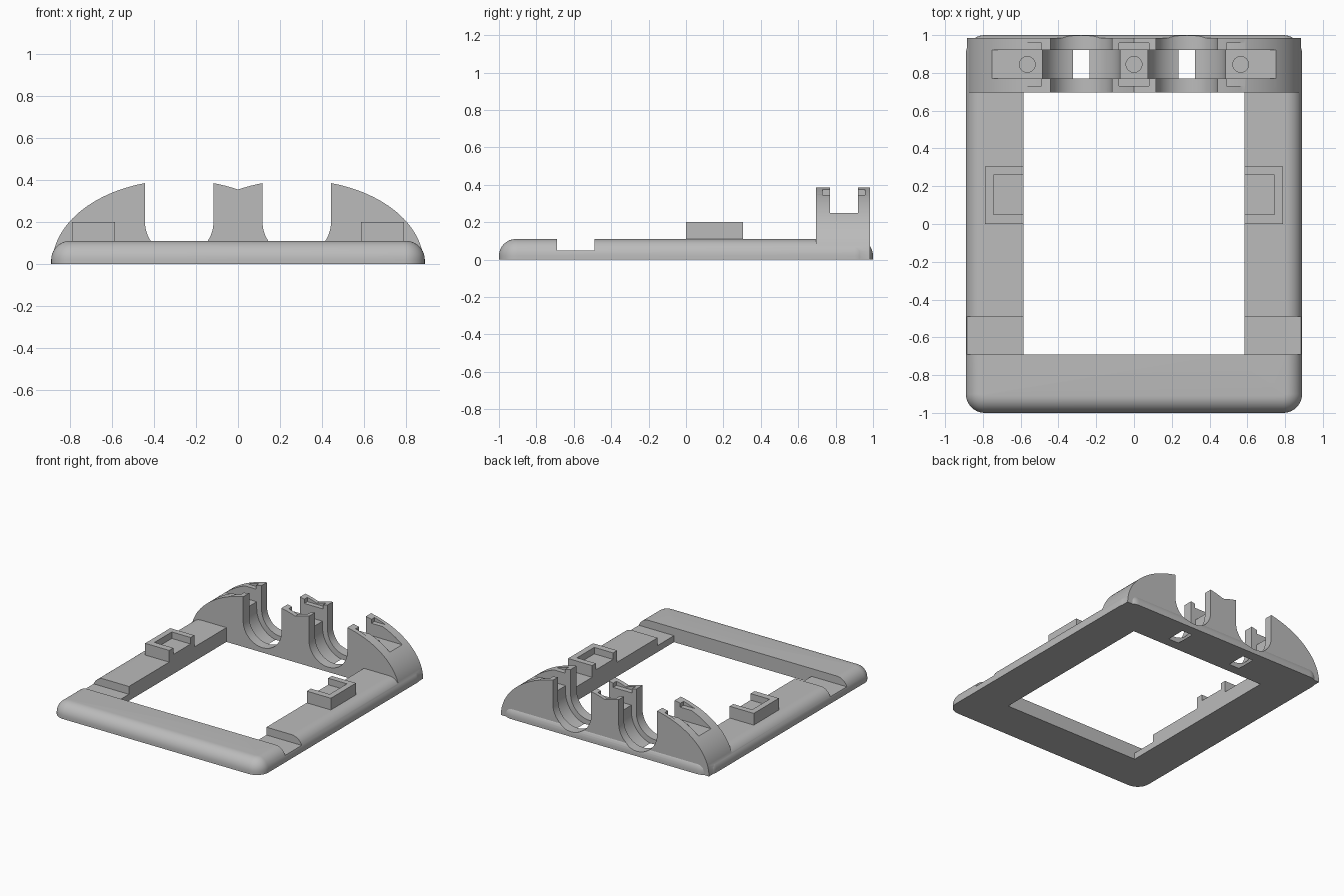
import bpy, bmesh, math

if "Cube" in bpy.data.objects:
    bpy.data.objects.remove(bpy.data.objects["Cube"], do_unlink=True)

grey = bpy.data.materials.new("plain grey")
grey.use_nodes = True
grey.diffuse_color = (0.5, 0.5, 0.5, 1)
grey.node_tree.nodes["Principled BSDF"].inputs["Base Color"].default_value = (0.5, 0.5, 0.5, 1)


def loft(name, loops):
    """Skin a stack of equal-length loops and cap both ends."""
    bm = bmesh.new()
    rings = [[bm.verts.new(p) for p in loop] for loop in loops]
    n = len(rings[0])
    for a, b in zip(rings, rings[1:]):
        for i in range(n):
            j = (i + 1) % n
            bm.faces.new((a[i], a[j], b[j], b[i]))
    bm.faces.new(rings[0][::-1])
    bm.faces.new(rings[-1])
    bmesh.ops.recalc_face_normals(bm, faces=bm.faces)
    mesh = bpy.data.meshes.new(name)
    bm.to_mesh(mesh)
    bm.free()
    mesh.materials.append(grey)
    obj = bpy.data.objects.new(name, mesh)
    bpy.context.collection.objects.link(obj)
    return obj


def box(name, x0, x1, y0, y1, z0, z1):
    corners = [(x0, y0), (x1, y0), (x1, y1), (x0, y1)]
    return loft(name, [[(x, y, z) for x, y in corners] for z in (z0, z1)])


def prism_y(name, profile, y0, y1):
    return loft(name, [[(x, y, z) for x, z in profile] for y in (y0, y1)])


def combine(target, tool, operation="DIFFERENCE"):
    tool.hide_render = True
    mod = target.modifiers.new("combine", "BOOLEAN")
    mod.operation, mod.solver, mod.object = operation, "EXACT", tool
    bpy.context.view_layer.objects.active = target
    bpy.ops.object.modifier_apply(modifier=mod.name)
    bpy.data.objects.remove(tool, do_unlink=True)


def rounded_rectangle(inset, z, radius=0.1, steps=10):
    hx, hy, r = 0.89 - radius, 1 - radius, radius - inset
    loop = []
    for q, (sx, sy) in enumerate([(1, 1), (-1, 1), (-1, -1), (1, -1)]):
        for i in range(steps + 1):
            a = math.pi / 2 * (q + i / steps)
            loop.append((sx * hx + r * math.cos(a), sy * hy + r * math.sin(a), z))
    return loop


# Base frame with a rounded upper rim
EDGE, TOP = 0.09, 0.11
rim = [rounded_rectangle(0, 0)]
for i in range(11):
    a = math.pi / 2 * i / 10
    rim.append(rounded_rectangle(EDGE * (1 - math.cos(a)), TOP - EDGE + EDGE * math.sin(a)))
frame = loft("base_frame", rim)

# Rear holder: two overlapping elliptical humps
CX, RX, RZ, FRONT = 0.28, 0.605, 0.4, 0.695
end = math.acos(-CX / RX)
half = [(CX + RX * math.cos(end * i / 40), RZ * math.sin(end * i / 40)) for i in range(41)]
arch = half + [(-x, z) for x, z in half[-2::-1]]
combine(frame, prism_y("rear_holder", arch, FRONT, 0.985), "UNION")

# Central opening
combine(frame, box("opening", -0.585, 0.585, -0.69, FRONT, -0.1, 0.6))


def u_profile(cx, radius):
    arc = [math.pi * (1 + i / 32) for i in range(33)]
    pts = [(cx + radius * math.cos(a), 0.2 + radius * math.sin(a)) for a in arc]
    return pts + [(cx + radius, 0.6), (cx - radius, 0.6)]


# Round-bottomed cradles, each with a wider middle groove
for side in (-1, 1):
    combine(frame, prism_y("cradle", u_profile(side * CX, 0.163), 0.6, 1.1))
    combine(frame, prism_y("groove", u_profile(side * CX, 0.205), 0.77, 0.92))

# Cross slot, strap recesses and screw holes
combine(frame, box("cross_slot", -1, 1, 0.77, 0.92, 0.25, 0.6))
for x0, x1 in ((-0.7, -0.49), (-0.08, 0.08), (0.49, 0.7)):
    combine(frame, box("recess", x0, x1, 0.73, 0.957, 0.345, 0.6))
for cx in (-0.565, 0, 0.565):
    ring = [math.tau * i / 32 for i in range(32)]
    combine(frame, loft("screw_hole", [[(cx + 0.042 * math.cos(a), 0.845 + 0.042 * math.sin(a), z)
                                        for a in ring] for z in (0.13, 0.3)]))

# Side notches and raised pads with a pocket open to the inside
for side, label in ((-1, "right"), (1, "left")):
    combine(frame, box("notch", *sorted((side * 0.5, side * 1.0)), -0.69, -0.49, 0.05, 0.3))
    pad = box(label + "_pad", *sorted((side * 0.585, side * 0.79)), 0, 0.305, TOP, 0.2)
    combine(pad, box("pocket", *sorted((side * 0.5, side * 0.745)), 0.05, 0.26, 0.15, 0.3))

# Smooth curved surfaces, keep hard edges
bpy.ops.object.select_all(action="DESELECT")
frame.select_set(True)
bpy.context.view_layer.objects.active = frame
bpy.ops.object.shade_smooth_by_angle(angle=math.radians(25))
